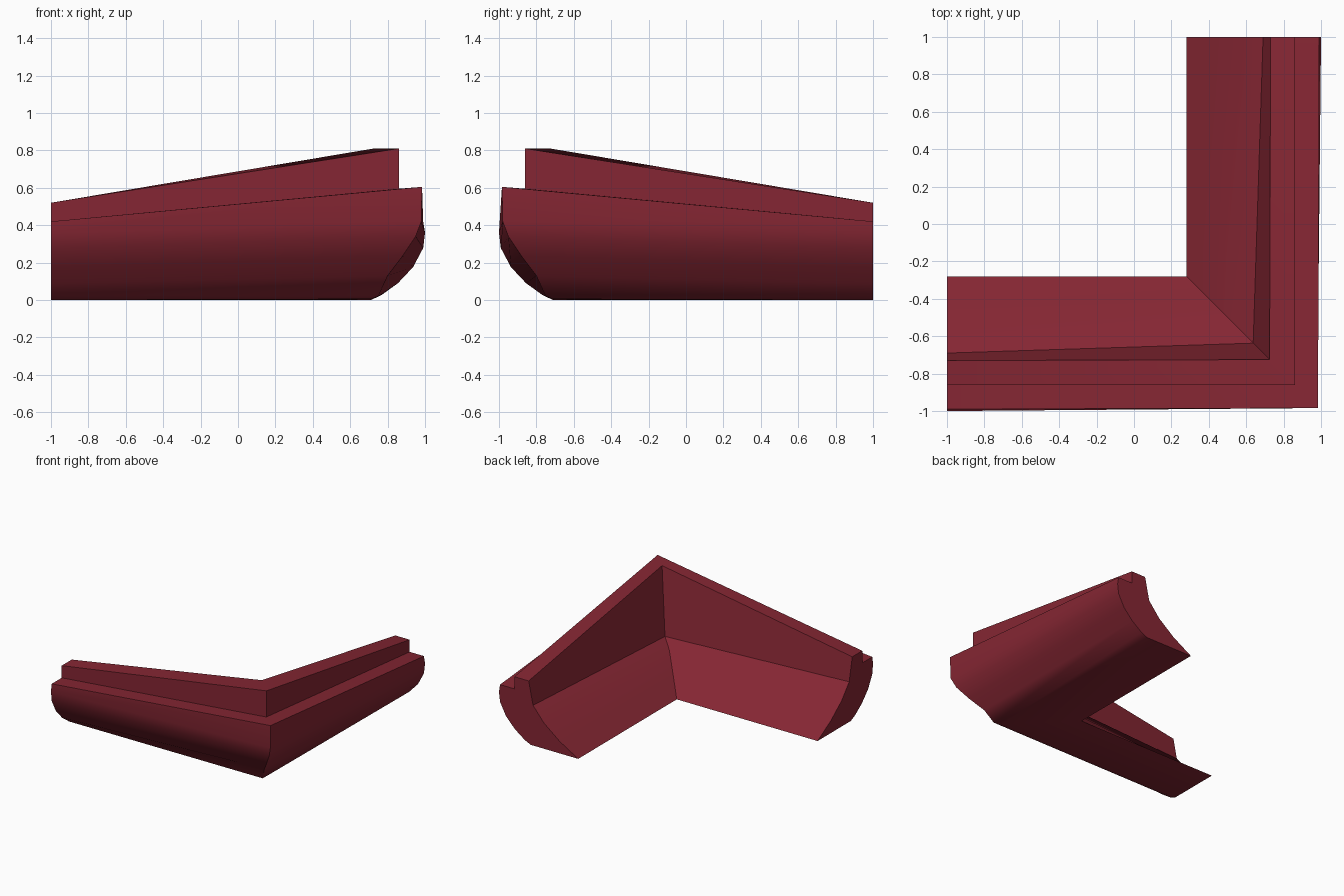
import bpy
import bmesh
import math

cube = bpy.data.objects.get("Cube")
if cube:
    bpy.data.objects.remove(cube, do_unlink=True)

# Single dark red finish
red = bpy.data.materials.new("dark red")
red.use_nodes = True
colour = (0.235, 0.0195, 0.033, 1)
red.diffuse_color = colour
red.node_tree.nodes["Principled BSDF"].inputs["Base Color"].default_value = colour

# Cross-sections (distance outwards, height): underside, outer bulge,
# ledge, raised lip, then the hollow inner face
end_profile = [(.28, 0), (.71, 0), (.765, .025), (.855, .09), (.936, .176),
               (.99, .278), (1, .36), (.99, .42), (.86, .42), (.86, .52),
               (.73, .52), (.69, .33), (.59, .21), (.45, .10)]
corner_profile = [(.28, 0), (.71, .005), (.75, .02), (.80, .13), (.88, .235),
                  (.95, .34), (.98, .42), (.984, .605), (.86, .595), (.86, .81),
                  (.725, .81), (.637, .285), (.505, .258), (.39, .13)]


def corner_piece(name):
    """Sweep the section along one arm, round the mitre and down the other."""
    bm = bmesh.new()
    rings = [
        [bm.verts.new((-1, -p, z)) for p, z in end_profile],
        [bm.verts.new((p, -p, z)) for p, z in corner_profile],
        [bm.verts.new((p, 1, z)) for p, z in end_profile],
    ]
    n = len(end_profile)
    for a, b in zip(rings, rings[1:]):
        for i in range(n):
            j = (i + 1) % n
            bm.faces.new((a[i], a[j], b[j], b[i]))
    # End caps
    bm.faces.new(rings[0])
    bm.faces.new(rings[-1])
    bmesh.ops.recalc_face_normals(bm, faces=bm.faces)
    mesh = bpy.data.meshes.new(name)
    bm.to_mesh(mesh)
    bm.free()
    mesh.materials.append(red)
    obj = bpy.data.objects.new(name, mesh)
    bpy.context.collection.objects.link(obj)
    return obj


trim = corner_piece("corner_trim")
bpy.ops.object.select_all(action="DESELECT")
trim.select_set(True)
bpy.context.view_layer.objects.active = trim
bpy.ops.object.shade_smooth_by_angle(angle=math.radians(36))
